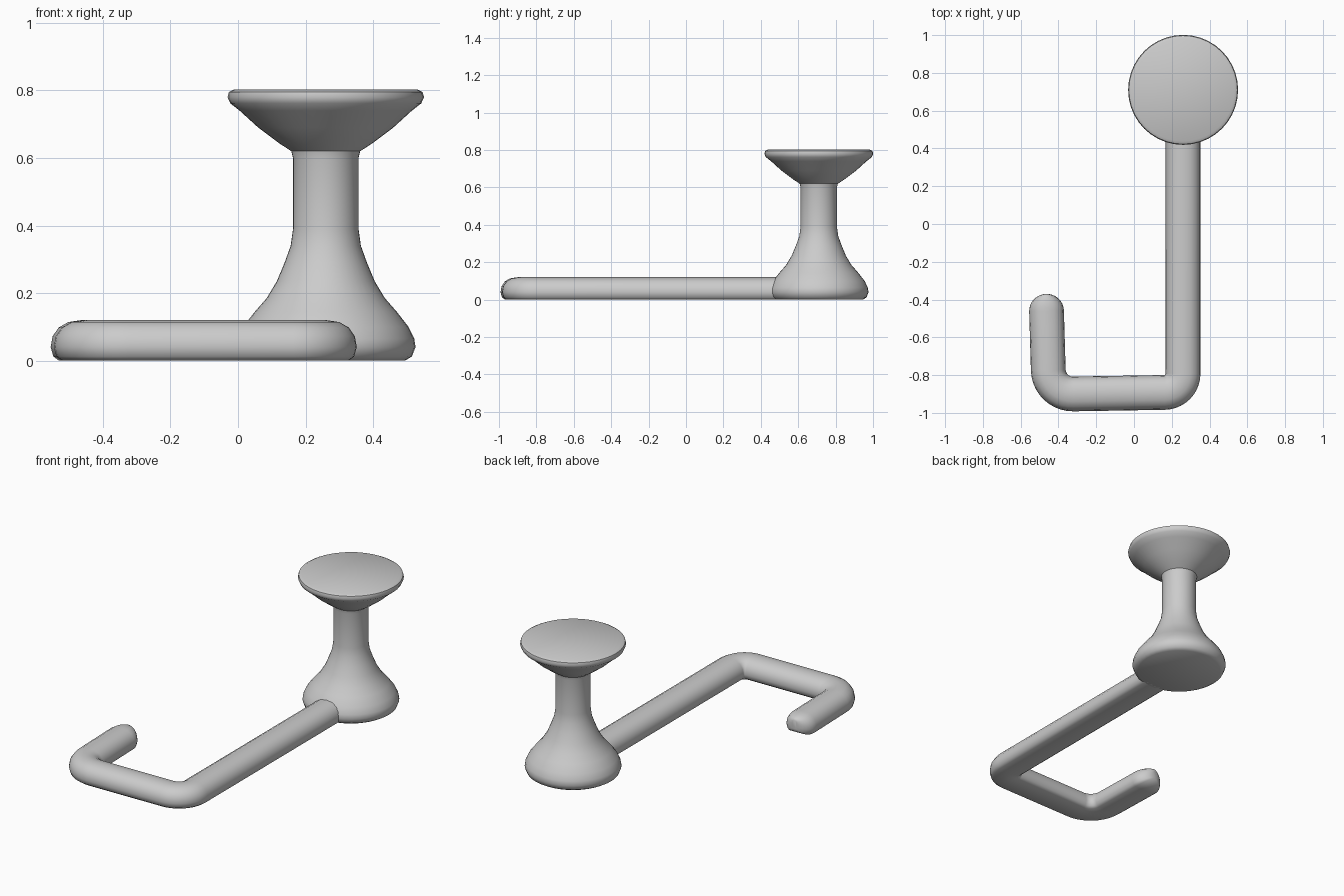
import bpy, bmesh, math
from mathutils import Vector

cube = bpy.data.objects.get("Cube")
if cube:
    bpy.data.objects.remove(cube, do_unlink=True)

grey = bpy.data.materials.new("plain grey")
grey.use_nodes = True
color = (0.6, 0.6, 0.6, 1)
grey.diffuse_color = color
grey.node_tree.nodes["Principled BSDF"].inputs["Base Color"].default_value = color


def build(name, rings):
    """Skin closed rings of points and cap both ends."""
    bm = bmesh.new()
    loops = [[bm.verts.new(p) for p in ring] for ring in rings]
    n = len(loops[0])
    for a, b in zip(loops, loops[1:]):
        for i in range(n):
            j = (i + 1) % n
            bm.faces.new((a[i], a[j], b[j], b[i]))
    bm.faces.new(loops[0])
    bm.faces.new(loops[-1])
    bmesh.ops.recalc_face_normals(bm, faces=bm.faces)
    mesh = bpy.data.meshes.new(name)
    bm.to_mesh(mesh)
    bm.free()
    mesh.materials.append(grey)
    obj = bpy.data.objects.new(name, mesh)
    bpy.context.collection.objects.link(obj)
    bpy.ops.object.select_all(action="DESELECT")
    obj.select_set(True)
    bpy.context.view_layer.objects.active = obj
    bpy.ops.object.shade_smooth_by_angle(angle=math.radians(40))
    return obj


def lathe(name, center, profile, sides=40):
    turns = [2 * math.pi * i / sides for i in range(sides)]
    return build(name, [[(center[0] + r * math.cos(t), center[1] + r * math.sin(t), z)
                         for t in turns] for r, z in profile])


def fillet(before, corner, after, radius, steps=10):
    """Arc of points that rounds a path corner."""
    u, v = (before - corner).normalized(), (after - corner).normalized()
    half = u.angle(v) / 2
    start = corner + u * radius / math.tan(half)
    mid = corner + (u + v).normalized() * radius / math.sin(half)
    arm, sweep = start - mid, math.pi - 2 * half
    return [mid + arm * math.cos(sweep * i / steps) - u * radius * math.sin(sweep * i / steps)
            for i in range(steps + 1)]


# Flared post with a broad foot and a flat round head
post_center = (0.26, 0.71)
foot = [(0.235, 0), (0.255, 0.012), (0.266, 0.04), (0.262, 0.065), (0.245, 0.1),
        (0.21, 0.145), (0.175, 0.185), (0.145, 0.235), (0.122, 0.29), (0.104, 0.34)]
shaft = [(0.097, 0.39), (0.097, 0.6), (0.102, 0.62)]
head = [(0.14, 0.645), (0.2, 0.69), (0.255, 0.74), (0.283, 0.762),
        (0.291, 0.78), (0.287, 0.795), (0.272, 0.803)]
lathe("post", post_center, foot + shaft + head)

# Flat-bottomed rounded cross-section of the hook: sideways offset and height
half_section = [(0.068, 0), (0.084, 0.012), (0.092, 0.04), (0.086, 0.072),
                (0.068, 0.098), (0.04, 0.114), (0, 0.12)]
section = half_section + [(-s, z) for s, z in reversed(half_section[:-1])]

# Hook centre line with two rounded bends
root, bend_a, bend_b, tip = (Vector(p) for p in
                             ((0.26, 0.65), (0.26, -0.89), (-0.45, -0.902), (-0.463, -0.46)))
path = ([root] + fillet(root, bend_a, bend_b, 0.1)
        + fillet(bend_a, bend_b, tip, 0.13) + [tip])

# Sweep the section, then shrink it over the rounded tip
stations = [(p, 1) for p in path]
end_dir = (tip - bend_b).normalized()
for i in range(1, 8):
    t = math.radians(11.5 * i)
    stations.append((tip + end_dir * 0.09 * math.sin(t), math.cos(t)))
rings = []
for i, (p, scale) in enumerate(stations):
    ahead = stations[min(i + 1, len(stations) - 1)][0]
    behind = stations[max(i - 1, 0)][0]
    d = (ahead - behind).normalized()
    lift = 0.045 * (1 - scale)
    squash = 0.4 + 0.6 * scale
    rings.append([(p.x - d.y * s * scale, p.y + d.x * s * scale, lift + z * squash)
                  for s, z in section])
build("hook_arm", rings)
